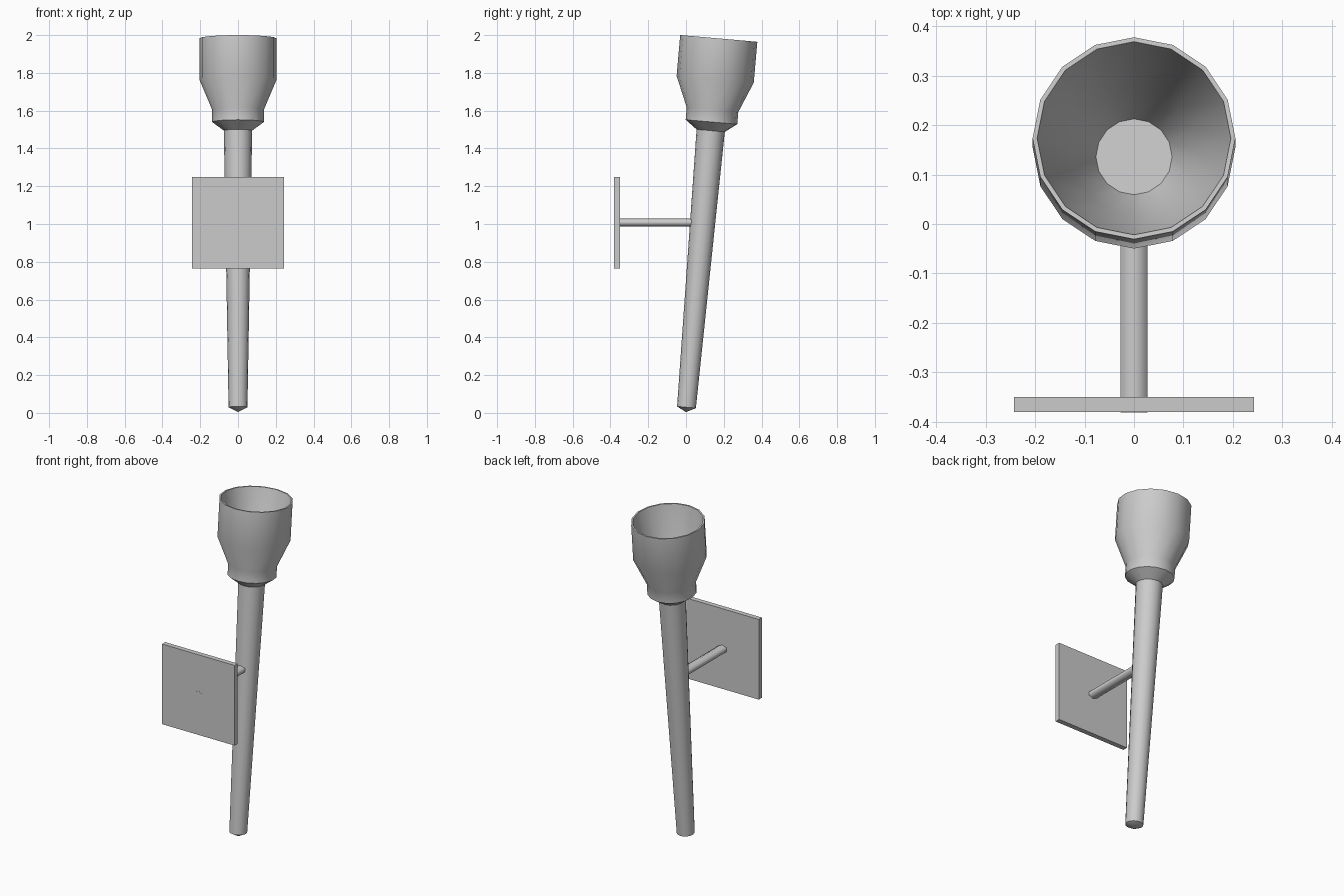
import bpy, bmesh, math
from mathutils import Matrix

if "Cube" in bpy.data.objects:
    bpy.data.objects.remove(bpy.data.objects["Cube"])

SIDES = 16
TILT = Matrix.Rotation(math.radians(-5), 4, 'X')   # lean away from the wall


def finish(name, bm, angle=None):
    bmesh.ops.recalc_face_normals(bm, faces=bm.faces)
    mesh = bpy.data.meshes.new(name)
    bm.to_mesh(mesh)
    bm.free()
    obj = bpy.data.objects.new(name, mesh)
    bpy.context.collection.objects.link(obj)
    if angle:
        bpy.ops.object.select_all(action='DESELECT')
        obj.select_set(True)
        bpy.context.view_layer.objects.active = obj
        bpy.ops.object.shade_smooth_by_angle(angle=math.radians(angle))
    return obj


def lathe(name, profile, matrix):
    """Revolve (radius, height) points; radius 0 ends become a single point."""
    bm = bmesh.new()
    verts = [bm.verts.new((r, 0, h)) for r, h in profile]
    edges = [bm.edges.new(pair) for pair in zip(verts, verts[1:])]
    bmesh.ops.spin(bm, geom=verts + edges, axis=(0, 0, 1), cent=(0, 0, 0),
                   angle=2 * math.pi, steps=SIDES, use_merge=True)
    bmesh.ops.remove_doubles(bm, verts=bm.verts, dist=1e-4)
    bm.transform(matrix)
    return finish(name, bm, 50)


# Torch: pointed foot, tapered shaft, collar, flared cup, hollow bowl
lathe("torch_body", [
    (0, 0.004), (0.050, 0.030), (0.075, 1.500),
    (0.137, 1.546), (0.137, 1.611), (0.205, 1.773), (0.205, 1.990),
    (0.196, 1.990), (0.130, 1.680), (0.077, 1.560), (0, 1.560),
], TILT)

# Square wall plate
bm = bmesh.new()
bmesh.ops.create_cube(bm, size=1)
bm.transform(Matrix.Translation((0, -0.365, 1.007)) @ Matrix.Diagonal((0.486, 0.03, 0.486, 1)))
finish("wall_plate", bm)

# Flattened six-sided rod joining plate and shaft
y0, y1 = -0.381, 0.06
bm = bmesh.new()
bmesh.ops.create_cone(bm, cap_ends=True, segments=6, radius1=1, radius2=1, depth=1)
bm.transform(Matrix.Translation((0, (y0 + y1) / 2, 1.008))
             @ Matrix.Diagonal((0.032, y1 - y0, 0.022, 1))
             @ Matrix.Rotation(math.pi / 2, 4, 'X'))
finish("support_rod", bm, 70)
